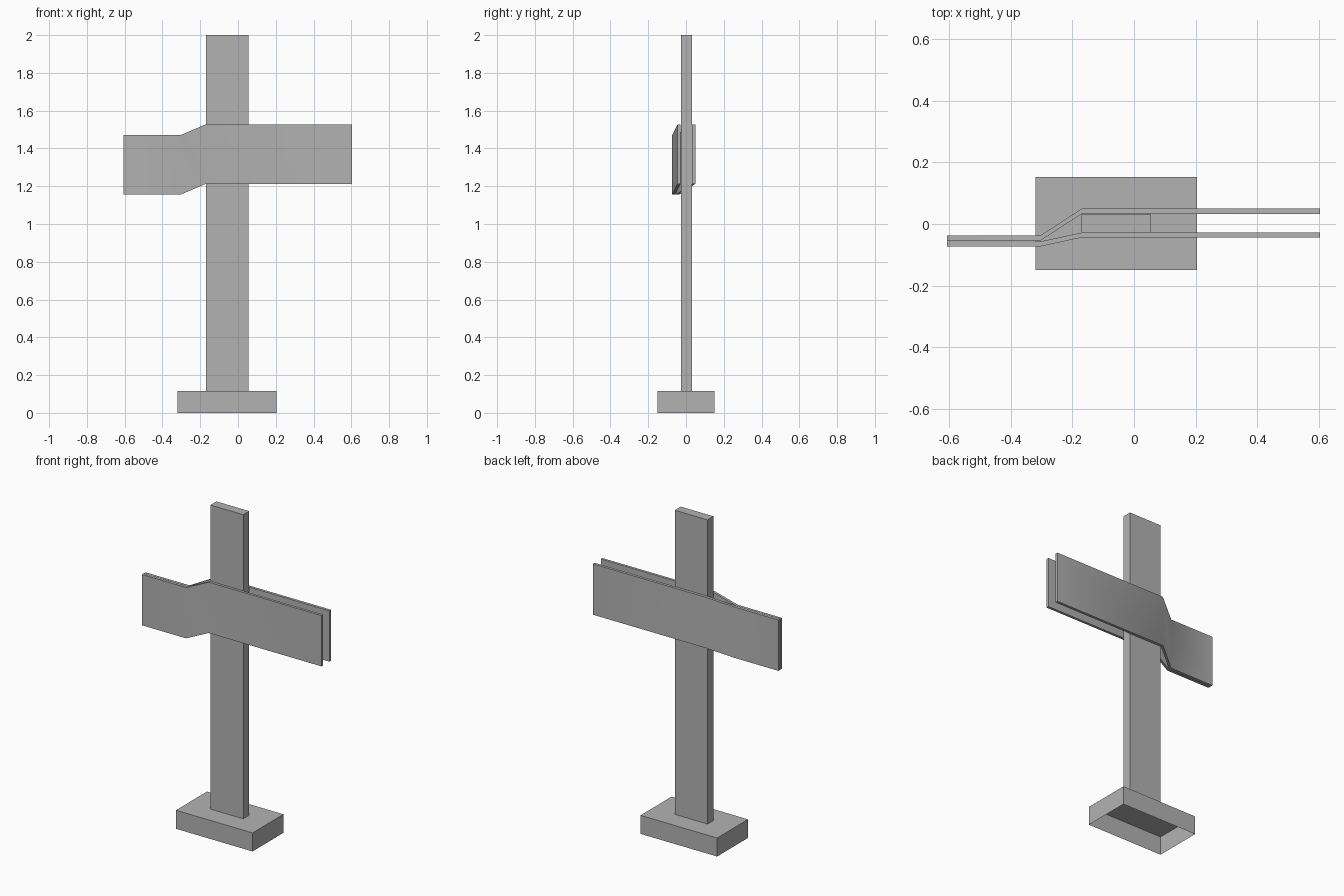
import bpy, bmesh, math

cube = bpy.data.objects.get("Cube")
if cube:
    bpy.data.objects.remove(cube, do_unlink=True)

grey = bpy.data.materials.new("plain grey")
grey.use_nodes = True
colour = (0.45, 0.45, 0.45, 1)
grey.diffuse_color = colour
grey.node_tree.nodes["Principled BSDF"].inputs["Base Color"].default_value = colour


def add_object(name, bm):
    bmesh.ops.recalc_face_normals(bm, faces=bm.faces)
    mesh = bpy.data.meshes.new(name)
    bm.to_mesh(mesh)
    bm.free()
    mesh.materials.append(grey)
    obj = bpy.data.objects.new(name, mesh)
    bpy.context.collection.objects.link(obj)
    return obj


def box(name, x, y, z, open_bottom=False):
    bm = bmesh.new()
    bmesh.ops.create_cube(bm, size=1)
    for v in bm.verts:
        v.co = [r[0] if c < 0 else r[1] for c, r in zip(v.co, (x, y, z))]
    if open_bottom:
        bm.normal_update()
        bottom = [f for f in bm.faces if f.normal.z < -0.9]
        bmesh.ops.delete(bm, geom=bottom, context='FACES_ONLY')
    return add_object(name, bm)


# Stations along the arm: x, bottom z
ARM = [(-0.607, 1.155), (-0.305, 1.155), (-0.17, 1.213), (0.604, 1.213)]
ARM_HEIGHT = 0.315


def arm_plate(name, y_tip, y_post, thickness):
    """Flat board that bends sideways and down beside the post."""
    bm = bmesh.new()
    rings = []
    for (x, z), y in zip(ARM, (y_tip, y_tip, y_post, y_post)):
        corners = ((y, z), (y + thickness, z),
                   (y + thickness, z + ARM_HEIGHT), (y, z + ARM_HEIGHT))
        rings.append([bm.verts.new((x, cy, cz)) for cy, cz in corners])
    for a, b in zip(rings, rings[1:]):
        for i in range(4):
            j = (i + 1) % 4
            bm.faces.new((a[i], a[j], b[j], b[i]))
    bm.faces.new(rings[0])
    bm.faces.new(rings[-1])
    obj = add_object(name, bm)
    # Soft bends, crisp rims
    bpy.ops.object.select_all(action='DESELECT')
    obj.select_set(True)
    bpy.context.view_layer.objects.active = obj
    bpy.ops.object.shade_smooth_by_angle(angle=math.radians(50))


# Hollow base, upright post and the two arm boards
box("base", (-0.32, 0.205), (-0.15, 0.152), (0, 0.115), open_bottom=True)
box("post", (-0.17, 0.055), (-0.027, 0.031), (0.115, 2))
arm_plate("front_arm_plate", -0.073, -0.044, 0.016)
arm_plate("back_arm_plate", -0.055, 0.033, 0.017)
